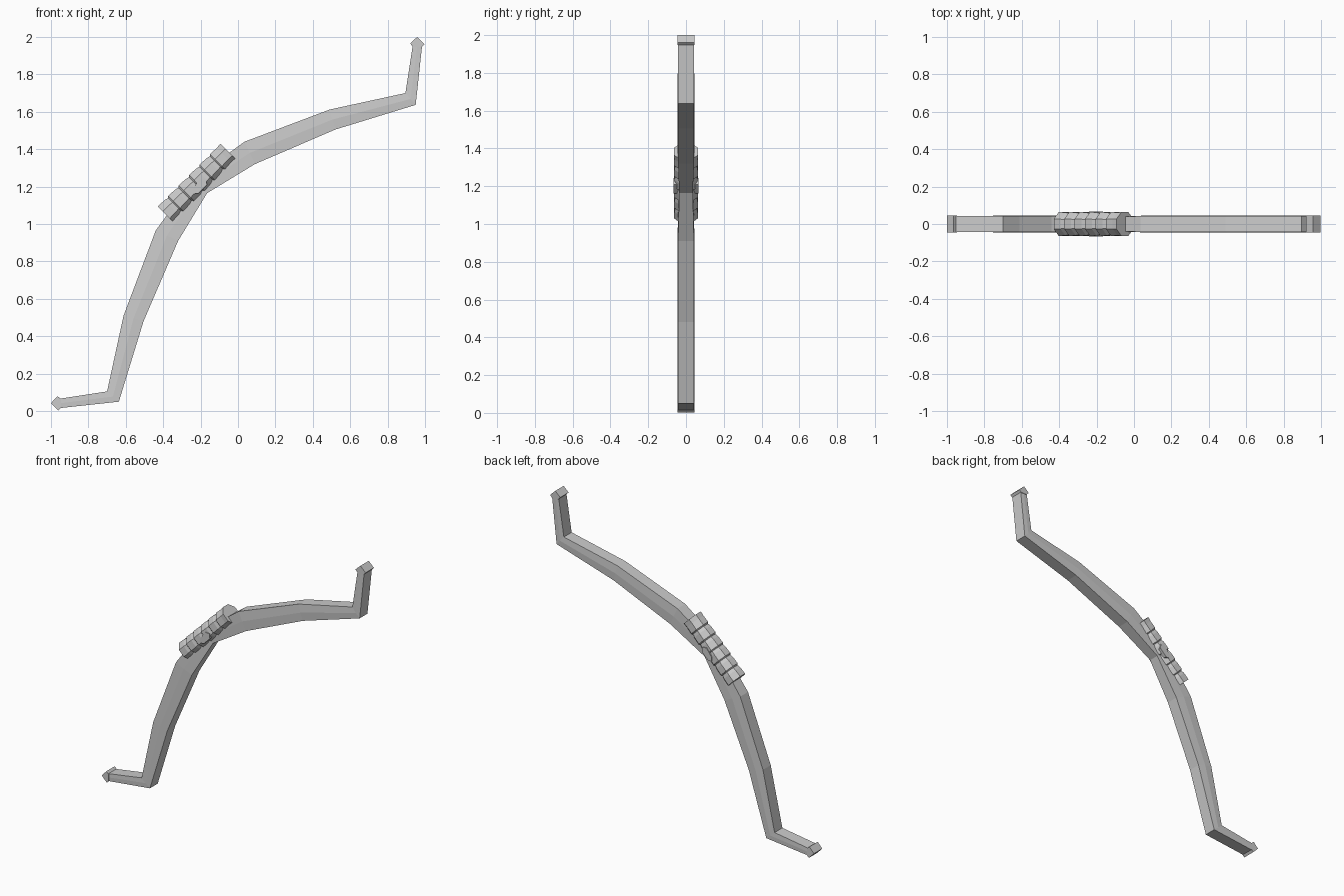
import bpy, bmesh
from math import pi, cos, sin, sqrt
from mathutils import Vector

if "Cube" in bpy.data.objects:
    bpy.data.objects.remove(bpy.data.objects["Cube"])


def finish(name, bm):
    bmesh.ops.recalc_face_normals(bm, faces=bm.faces)
    me = bpy.data.meshes.new(name)
    bm.to_mesh(me)
    bm.free()
    ob = bpy.data.objects.new(name, me)
    bpy.context.collection.objects.link(ob)
    return ob


def loft(name, rings):
    bm = bmesh.new()
    loops = [[bm.verts.new(p) for p in r] for r in rings]
    n = len(loops[0])
    for a, b in zip(loops, loops[1:]):
        for i in range(n):
            j = (i + 1) % n
            bm.faces.new((a[i], a[j], b[j], b[i]))
    bm.faces.new(loops[0][::-1])
    bm.faces.new(loops[-1])
    return finish(name, bm)


def reflect(x, z):
    # reflection across the bow's diagonal symmetry line
    return 1 - z, 1 - x


def diag(a, b, y):
    # a runs along the grip, b points away from the string
    return Vector(((a - b) / sqrt(2), y, 1 + (a + b) / sqrt(2)))


# limb stations: outer point, inner point, half thickness, side ridge height
stations = [
    ((-0.24, 1.24), (-0.165, 1.165), 0.036, 0.0),
    ((0.035, 1.44), (0.09, 1.32), 0.042, 0.003),
    ((0.49, 1.612), (0.52, 1.505), 0.042, 0.004),
    ((0.895, 1.70), (0.95, 1.637), 0.042, 0.003),
    ((0.935, 1.96), (0.985, 1.96), 0.042, 0.0),
]
tip = [(0.92, 1.965), (0.958, 2.0), (0.997, 1.962), (0.983, 1.947), (0.937, 1.947)]

for side, f in (("upper", lambda x, z: (x, z)), ("lower", reflect)):
    # bent limb with a shallow ridge along each side
    rings = []
    for o, i, t, r in stations:
        (ox, oz), (ix, iz) = f(*o), f(*i)
        mx, mz = (ox + ix) / 2, (oz + iz) / 2
        rings.append([(ox, -t, oz), (mx, -t - r, mz), (ix, -t, iz),
                      (ix, t, iz), (mx, t + r, mz), (ox, t, oz)])
    loft(side + "_limb", rings)
    # string nock at the end of the limb
    pts = [f(*p) for p in tip]
    loft(side + "_nock", [[(x, y, z) for x, z in pts] for y in (-0.045, 0.045)])

# octagonal grip wrapped in overlapping bands
bands, half = 6, 0.237
rings = []
for k in range(bands):
    a0 = -half + 2 * half * k / bands
    a1 = a0 + 2 * half / bands
    for a, r in ((a0, 0.069), (a0 + 0.62 * (a1 - a0), 0.067), (a1 - 0.008, 0.061)):
        if k == bands - 1 and r < 0.062:
            a, r = a1, 0.069
        rings.append([diag(a, 0.306 + r * cos(pi / 8 + i * pi / 4),
                           r * sin(pi / 8 + i * pi / 4)) for i in range(8)])
loft("grip_wrap", rings)

# small arrow rest pads on both faces of the grip
pad = [(-0.055, 0.283), (-0.035, 0.265), (0.03, 0.265),
       (0.05, 0.29), (0.03, 0.315), (-0.035, 0.305)]
loft("arrow_rest", [[diag(a, b, y) for a, b in pad] for y in (-0.067, 0.067)])
